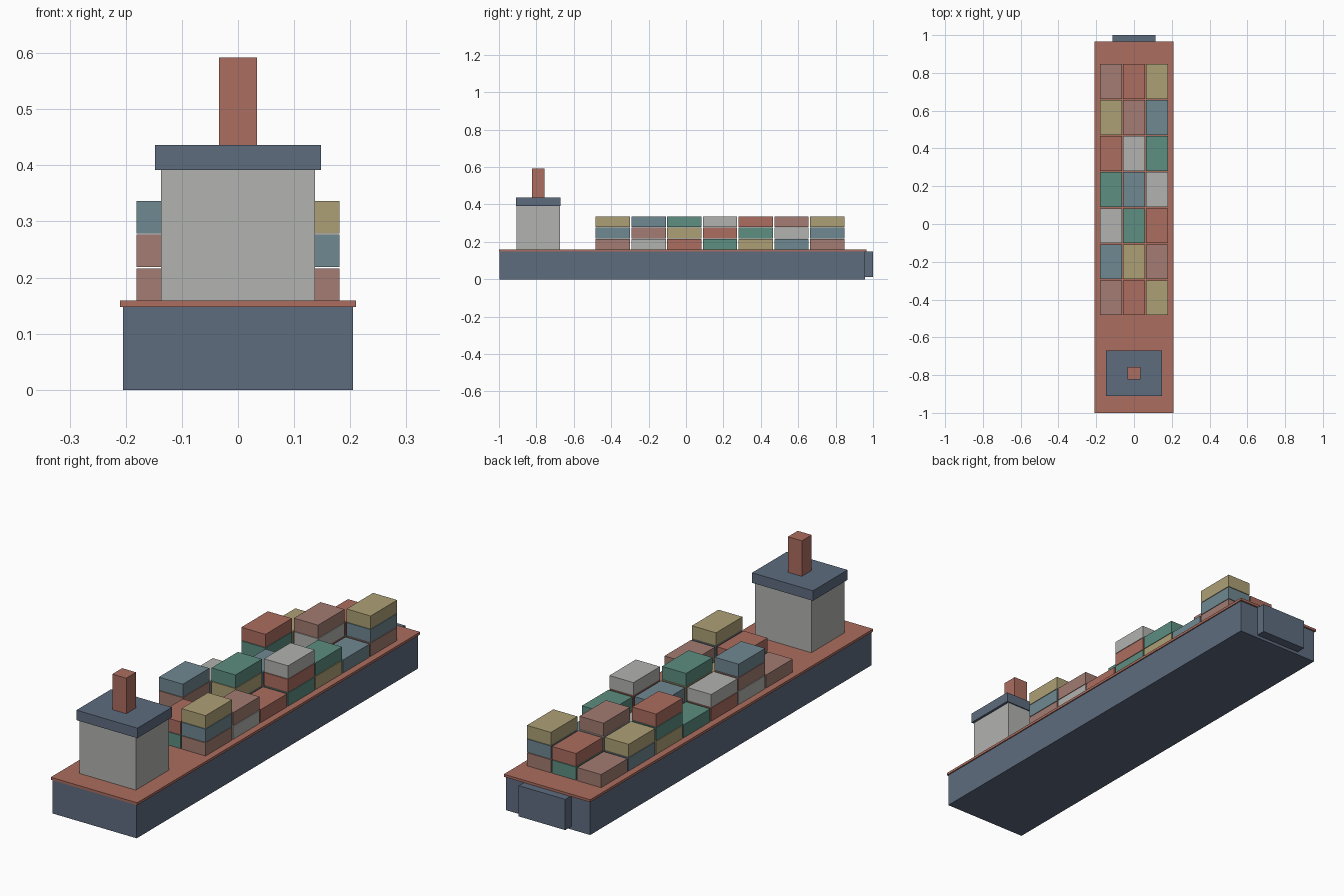
import bpy

if "Cube" in bpy.data.objects:
    bpy.data.objects.remove(bpy.data.objects["Cube"])


def material(name, rgb):
    """Flat colour from 0-255 sRGB values, stored as linear."""
    lin = [((c / 255 + 0.055) / 1.055) ** 2.4 for c in rgb]
    m = bpy.data.materials.new(name)
    m.diffuse_color = (*lin, 1)
    m.use_nodes = True
    m.node_tree.nodes["Principled BSDF"].inputs["Base Color"].default_value = m.diffuse_color
    return m


navy = material("navy", (94, 108, 127))
red = material("red", (171, 109, 95))
grey = material("light grey", (178, 178, 176))
pink = material("dusty pink", (163, 124, 114))
blue = material("grey blue", (112, 136, 146))
sand = material("sand yellow", (174, 160, 118))
green = material("sea green", (93, 142, 129))


def box(name, x, y, z, mat):
    """Box from (min, max) ranges."""
    lo, hi = zip(x, y, z)
    bpy.ops.mesh.primitive_cube_add(size=1, location=[(a + b) / 2 for a, b in zip(lo, hi)])
    ob = bpy.context.object
    ob.name = name
    ob.scale = [b - a for a, b in zip(lo, hi)]
    bpy.ops.object.transform_apply(location=False, rotation=False, scale=True)
    ob.data.materials.append(mat)
    return ob


# Hull, bow block and deck
box("hull", (-0.205, 0.205), (-0.996, 0.958), (0, 0.148), navy)
box("bow", (-0.113, 0.113), (0.958, 1.0), (0.013, 0.148), navy)
box("deck", (-0.21, 0.21), (-1.0, 0.965), (0.148, 0.159), red)

# Bridge at the stern
box("bridge_house", (-0.137, 0.137), (-0.905, -0.675), (0.159, 0.392), grey)
box("bridge_roof", (-0.148, 0.148), (-0.91, -0.67), (0.392, 0.436), navy)
box("funnel", (-0.034, 0.034), (-0.824, -0.756), (0.436, 0.592), red)

# Container stacks: heights and colours cycle along rows, columns and tiers
palette = [pink, blue, sand, green, red, grey]
for row in range(7):
    for col in range(3):
        for tier in range(1 + (col - row) % 3):
            x = (col - 1) * 0.122
            y = -0.391 + row * 0.191
            z = 0.159 + tier * 0.06
            box(f"container_{row}_{col}_{tier}", (x - 0.0585, x + 0.0585),
                (y - 0.092, y + 0.092), (z, z + 0.0575),
                palette[(3 * col - row + tier) % 6])
